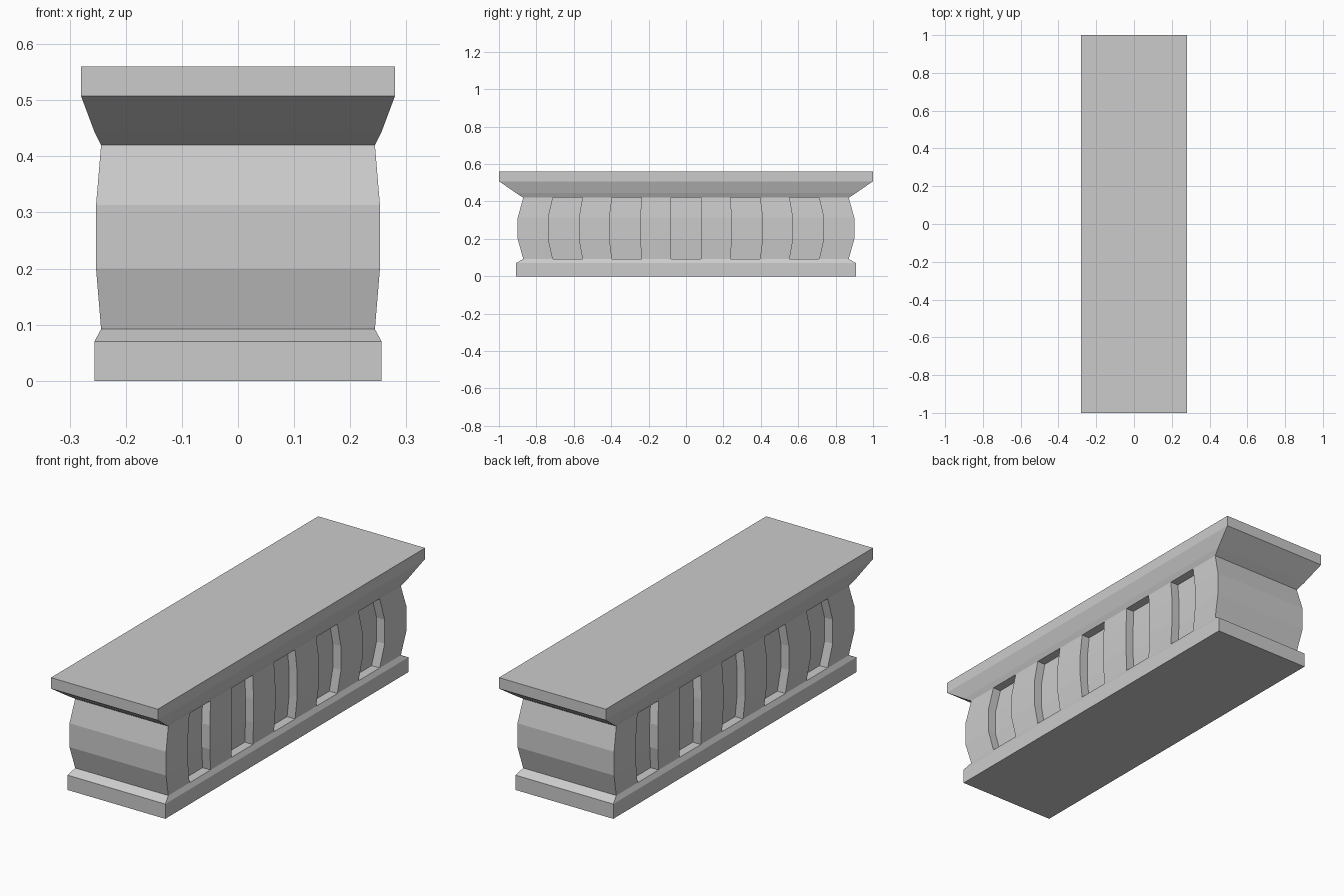
import bpy, bmesh

if "Cube" in bpy.data.objects:
    bpy.data.objects.remove(bpy.data.objects["Cube"])

# Profile levels: (half width x, half length y, height z)
PROFILE = [
    (0.256, 0.91, 0.0), (0.256, 0.91, 0.07),      # base plinth
    (0.244, 0.87, 0.092), (0.253, 0.90, 0.20),    # bulging middle
    (0.253, 0.90, 0.313), (0.244, 0.87, 0.42),
    (0.256, 0.907, 0.444), (0.28, 1.0, 0.508),    # flared cornice
    (0.28, 1.0, 0.56),                            # top slab
]
STRIPS = 11          # strips along each long side; every other one is a slot
DEPTH = 0.042
FIRST, LAST = 2, 5   # slot spans these profile levels

bm = bmesh.new()


def face(*pts):
    bm.faces.new([bm.verts.new(p) for p in pts])


def point(level, side, i, inset=0.0):
    x, y, z = PROFILE[level]
    return (side * (x - inset), y * (2 * i / STRIPS - 1), z)


for k in range(len(PROFILE) - 1):
    # End walls
    for i in (0, STRIPS):
        face(point(k, -1, i), point(k, 1, i), point(k + 1, 1, i), point(k + 1, -1, i))
    # Long sides with recessed slots
    for s in (-1, 1):
        for i in range(STRIPS):
            slot = FIRST <= k < LAST and i % 2 == 1
            d = DEPTH if slot else 0.0
            face(point(k, s, i, d), point(k, s, i + 1, d),
                 point(k + 1, s, i + 1, d), point(k + 1, s, i, d))
            if slot:
                for j in (i, i + 1):      # slot side walls
                    face(point(k, s, j), point(k, s, j, d),
                         point(k + 1, s, j, d), point(k + 1, s, j))

# Slot sills and heads
for s in (-1, 1):
    for i in range(1, STRIPS, 2):
        for k in (FIRST, LAST):
            face(point(k, s, i), point(k, s, i + 1),
                 point(k, s, i + 1, DEPTH), point(k, s, i, DEPTH))

# Top and bottom
for k in (0, len(PROFILE) - 1):
    face(*[point(k, -1, i) for i in range(STRIPS + 1)],
         *[point(k, 1, i) for i in range(STRIPS, -1, -1)])

bmesh.ops.remove_doubles(bm, verts=bm.verts, dist=1e-5)
bmesh.ops.recalc_face_normals(bm, faces=bm.faces)
mesh = bpy.data.meshes.new("slotted_pedestal")
bm.to_mesh(mesh)
bm.free()
bpy.context.collection.objects.link(bpy.data.objects.new("slotted_pedestal", mesh))
